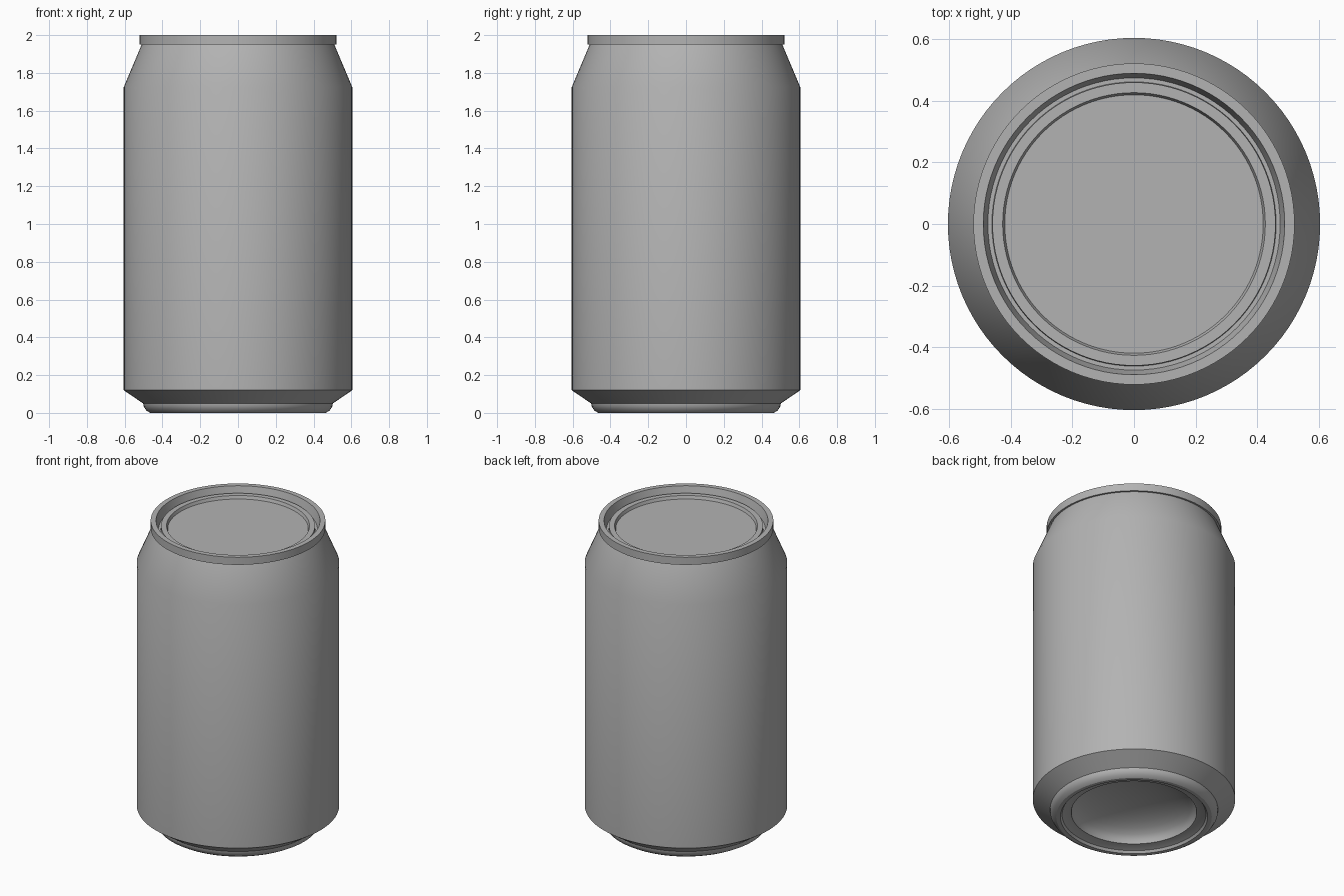
import bpy, bmesh, math

cube = bpy.data.objects.get("Cube")
if cube:
    bpy.data.objects.remove(cube, do_unlink=True)

# One bare metal finish
metal = bpy.data.materials.new("grey_metal")
metal.use_nodes = True
GREY = (0.45, 0.45, 0.45, 1)
metal.diffuse_color = GREY
metal.node_tree.nodes["Principled BSDF"].inputs["Base Color"].default_value = GREY


def lathe(name, profile, steps=96):
    """Spin a (radius, height) profile around the z axis."""
    bm = bmesh.new()
    verts = [bm.verts.new((r, 0, z)) for r, z in profile]
    edges = [bm.edges.new(pair) for pair in zip(verts, verts[1:])]
    bmesh.ops.spin(bm, geom=verts + edges, cent=(0, 0, 0), axis=(0, 0, 1),
                   angle=math.tau, steps=steps)
    bmesh.ops.remove_doubles(bm, verts=bm.verts, dist=1e-5)
    bmesh.ops.recalc_face_normals(bm, faces=bm.faces)
    mesh = bpy.data.meshes.new(name)
    bm.to_mesh(mesh)
    bm.free()
    mesh.materials.append(metal)
    obj = bpy.data.objects.new(name, mesh)
    bpy.context.collection.objects.link(obj)
    bpy.ops.object.select_all(action="DESELECT")
    obj.select_set(True)
    bpy.context.view_layer.objects.active = obj
    bpy.ops.object.shade_smooth_by_angle(angle=math.radians(28))
    return obj


# Domed underside, rising from the foot ring to the centre
dome = [(0.375 * math.sin(a), 0.03 + 0.13 * math.cos(a))
        for a in (i * math.pi / 16 for i in range(9))]

# Rounded foot, bevelled base, straight wall and tapered shoulder
foot = [(0.385, 0.03), (0.43, 0.015), (0.44, 0), (0.465, 0), (0.485, 0.012),
        (0.5, 0.035), (0.502, 0.05)]
wall = [(0.605, 0.12), (0.605, 1.725), (0.51, 1.95)]

# Seamed rim, groove, raised ring and recessed lid panel
rim = [(0.522, 1.95), (0.522, 2), (0.49, 2)]
lid = [(0.475, 1.94), (0.462, 1.94), (0.46, 1.965), (0.427, 1.965),
       (0.42, 1.945), (0, 1.945)]

lathe("can", dome + foot + wall + rim + lid)
